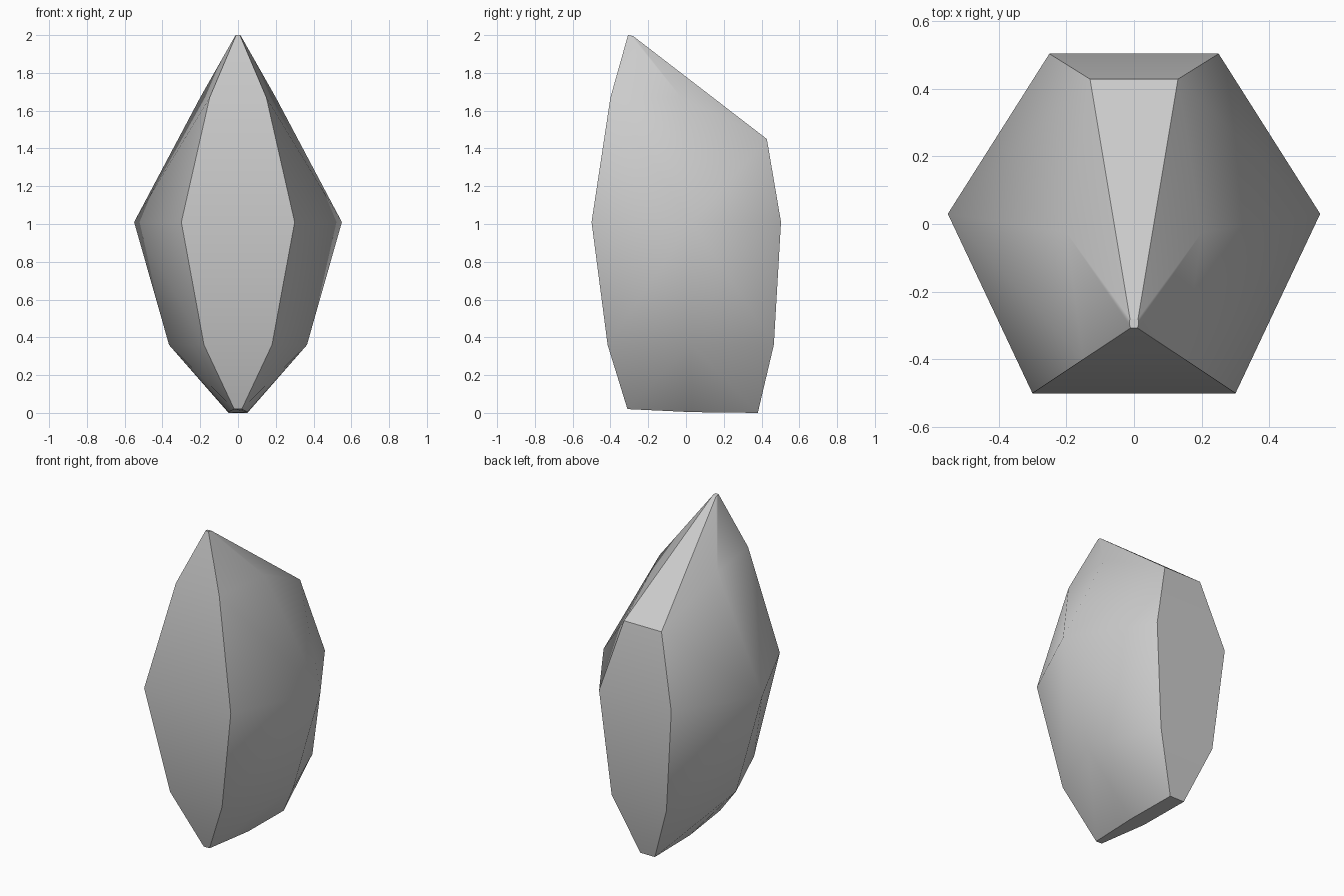
import bpy
import bmesh

cube = bpy.data.objects.get("Cube")
if cube:
    bpy.data.objects.remove(cube, do_unlink=True)

# One flat grey for the whole stone
grey = bpy.data.materials.new("stone grey")
grey.use_nodes = True
colour = (0.6, 0.6, 0.6, 1.0)
grey.diffuse_color = colour
grey.node_tree.nodes["Principled BSDF"].inputs["Base Color"].default_value = colour

# Six-sided rings, bottom to top: front, side and back corner as (x, y, z)
RINGS = [
    ((0.02, -0.31, 0.02), (0.05, 0.03, 0.004), (0.05, 0.38, 0.0)),
    ((0.18, -0.415, 0.36), (0.365, 0.025, 0.36), (0.19, 0.465, 0.36)),
    ((0.30, -0.50, 1.01), (0.55, 0.03, 1.01), (0.25, 0.503, 1.01)),
    ((0.15, -0.40, 1.67), (0.20, -0.025, 1.67), (0.13, 0.428, 1.45)),
    ((0.01, -0.307, 2.0), (0.014, -0.295, 1.998), (0.012, -0.28, 1.995)),
]

bm = bmesh.new()
right = [[bm.verts.new(p) for p in ring] for ring in RINGS]
left = [[bm.verts.new((-x, y, z)) for x, y, z in ring] for ring in RINGS]
FRONT, SIDE, BACK = range(3)

# End caps
for r in (0, -1):
    bm.faces.new(right[r] + left[r][::-1])

for i in range(len(RINGS) - 1):
    # Flat front and back panels
    for c in (FRONT, BACK):
        bm.faces.new((left[i][c], right[i][c], right[i + 1][c], left[i + 1][c]))
    # Flanks, split along a diagonal fanning out from the side corner
    for half in (right, left):
        lo, hi = half[i], half[i + 1]
        for c in (FRONT, BACK):
            if i < 2:
                bm.faces.new((lo[SIDE], lo[c], hi[SIDE]))
                bm.faces.new((lo[c], hi[c], hi[SIDE]))
            else:
                bm.faces.new((lo[SIDE], lo[c], hi[c]))
                bm.faces.new((lo[SIDE], hi[c], hi[SIDE]))

bmesh.ops.recalc_face_normals(bm, faces=bm.faces)

# Smooth facets, kept crisp along panel borders, caps and the lower side ridge
for face in bm.faces:
    face.smooth = True
crisp = [(right[3][BACK], left[3][BACK])]
for half in (right, left):
    crisp.append((half[1][SIDE], half[2][SIDE]))
    for c in (FRONT, BACK):
        crisp += [(half[i][c], half[i + 1][c]) for i in range(len(RINGS) - 1)]
for r in (0, -1):
    loop = right[r] + left[r][::-1]
    crisp += zip(loop, loop[1:] + loop[:1])
for a, b in crisp:
    bm.edges.get((a, b)).smooth = False

mesh = bpy.data.meshes.new("faceted_stone")
bm.to_mesh(mesh)
bm.free()
mesh.materials.append(grey)
stone = bpy.data.objects.new("faceted_stone", mesh)
bpy.context.collection.objects.link(stone)
